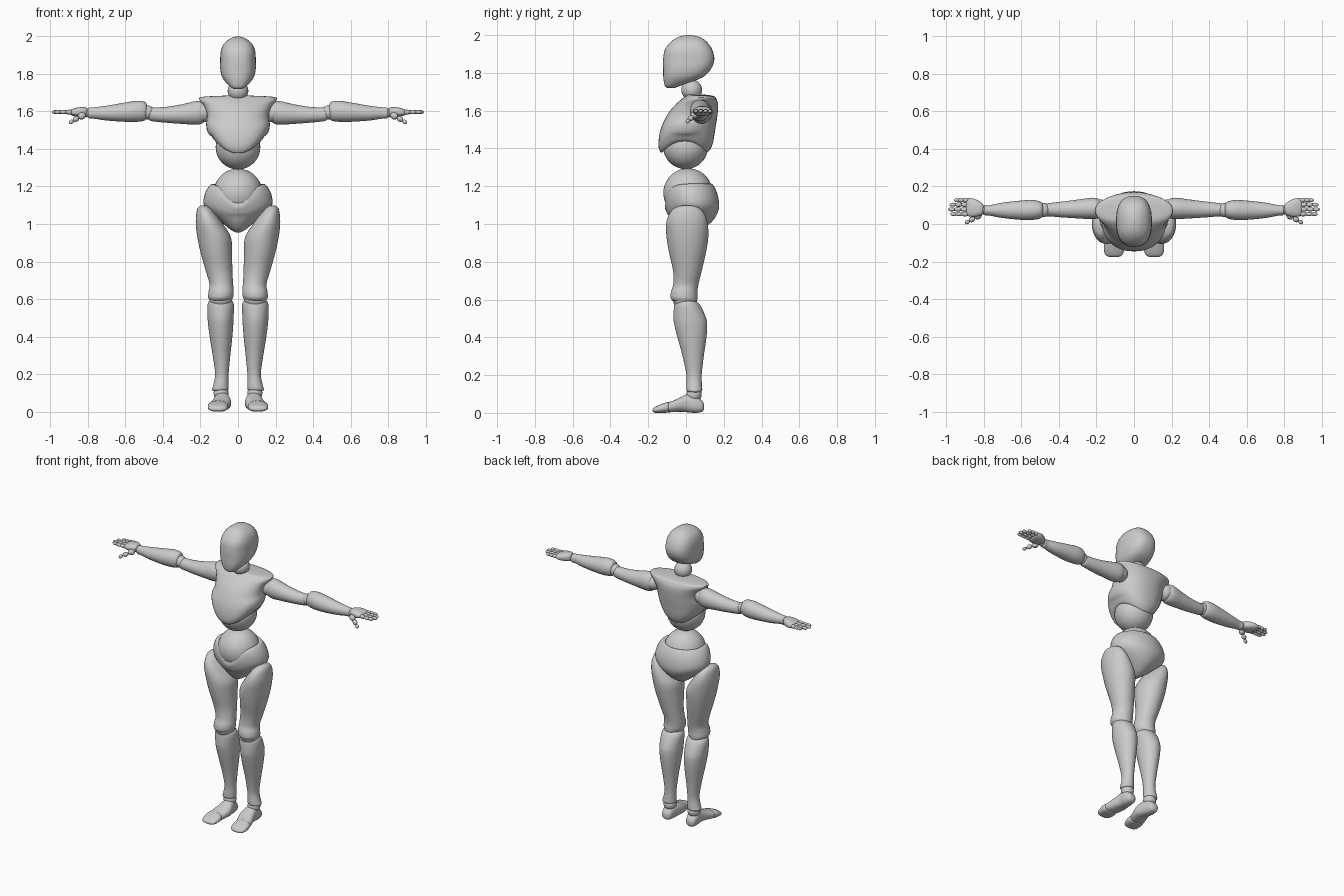
import bpy, bmesh, math
from mathutils import Vector, Matrix


def finish(name, bm, mirror):
    bmesh.ops.recalc_face_normals(bm, faces=bm.faces)
    me = bpy.data.meshes.new(name)
    bm.to_mesh(me)
    bm.free()
    ob = bpy.data.objects.new(name, me)
    bpy.context.collection.objects.link(ob)
    if mirror:
        ob.modifiers.new("mirror", 'MIRROR').use_mirror_merge = False
    bpy.ops.object.select_all(action='DESELECT')
    ob.select_set(True)
    bpy.context.view_layer.objects.active = ob
    bpy.ops.object.shade_smooth_by_angle(angle=math.radians(45))
    return ob


def catmull(a, b, c, d, t):
    return 0.5 * (2*b + (c - a)*t + (2*a - 5*b + 4*c - d)*t*t + (3*b - a - 3*c + d)*t**3)


def loft(name, axis, rings, mirror=False, power=2.0, warp=None, steps=4, seg=40):
    """Smooth closed body; ring = (position on axis, lo, hi, lo, hi on the other two axes)."""
    fine = []
    for i in range(len(rings) - 1):
        four = [rings[max(0, min(len(rings) - 1, i + k))] for k in (-1, 0, 1, 2)]
        fine += [[catmull(*v, s / steps) for v in zip(*four)] for s in range(steps)]
    fine.append(rings[-1])
    bm = bmesh.new()
    loops = []
    for pos, a0, a1, b0, b1 in fine:
        loop = []
        for k in range(seg):
            w = 2 * math.pi * k / seg
            c, s = math.cos(w), math.sin(w)
            c = math.copysign(abs(c) ** (2 / power), c)
            s = math.copysign(abs(s) ** (2 / power), s)
            co = [(a0 + a1) / 2 + (a1 - a0) / 2 * c, (b0 + b1) / 2 + (b1 - b0) / 2 * s]
            co.insert(axis, pos)
            loop.append(bm.verts.new(warp(*co) if warp else co))
        loops.append(loop)
    for p, q in zip(loops, loops[1:]):
        for k in range(seg):
            n = (k + 1) % seg
            bm.faces.new((p[k], p[n], q[n], q[k]))
    bm.faces.new(loops[0])
    bm.faces.new(loops[-1])
    return finish(name, bm, mirror)


def ball(name, center, r, mirror=False):
    bm = bmesh.new()
    bmesh.ops.create_uvsphere(bm, u_segments=40, v_segments=24, radius=r,
                              matrix=Matrix.Translation(center))
    return finish(name, bm, mirror)


def bead(name, p, q, r):
    """Stretched finger segment from p to q."""
    p, q = Vector(p), Vector(q)
    m = (Matrix.Translation((p + q) / 2) @ (q - p).to_track_quat('Z', 'Y').to_matrix().to_4x4()
         @ Matrix.Diagonal((r, r, (q - p).length / 2, 1)))
    bm = bmesh.new()
    bmesh.ops.create_uvsphere(bm, u_segments=16, v_segments=10, radius=1, matrix=m)
    return finish(name, bm, True)


def sym(rows):
    """Rings given as (z, half width, y front, y back)."""
    return [(z, -h, h, y0, y1) for z, h, y0, y1 in rows]


# Head and neck
loft("head", 2, sym([(1.72, .022, -.1, -.06), (1.735, .045, -.113, -.02), (1.775, .08, -.12, .085),
                     (1.82, .094, -.121, .132), (1.87, .095, -.121, .15), (1.92, .092, -.113, .14),
                     (1.96, .076, -.085, .115), (1.985, .048, -.052, .083), (1.996, .025, -.02, .05),
                     (2.0, .005, .01, .02)]), power=2.5)
ball("neck", (0, .03, 1.71), .055)


# Chest, with the lower rim arching up at the sides
def chest_warp(x, y, z):
    low = max(0, min(1, (1.56 - z) / .18))
    return x, y, z + .085 * low * min(1, (x / .14) ** 2)


loft("chest", 2, sym([(1.42, .08, -.08, .07), (1.385, .11, -.118, .095), (1.38, .135, -.135, .115),
                      (1.42, .16, -.146, .14), (1.5, .17, -.135, .155), (1.58, .165, -.098, .167),
                      (1.63, .182, -.058, .17), (1.66, .205, -.025, .162), (1.678, .19, 0, .145),
                      (1.685, .06, .01, .1)]), warp=chest_warp, power=2.2)
ball("belly", (0, -.002, 1.41), .119)
ball("waist", (0, .01, 1.165), .13)


# Pelvis, with the upper rim dipping at the front
def pelvis_warp(x, y, z):
    up = max(0, min(1, (z - 1.04) / .16))
    return x, y, z - .1 * up * max(0, -y / .11) * math.exp(-(x / .09) ** 2)


loft("pelvis", 2, sym([(.955, .012, 0, .04), (.97, .04, -.035, .08), (1.01, .09, -.07, .135),
                       (1.06, .152, -.095, .168), (1.105, .183, -.105, .175), (1.16, .177, -.112, .166),
                       (1.205, .152, -.11, .145), (1.212, .13, -.1, .13), (1.19, .09, -.07, .09)]),
     warp=pelvis_warp)

# Legs
loft("thigh", 2, [(1.098, .165, .2, -.02, .03), (1.085, .145, .215, -.06, .07),
                  (1.05, .115, .223, -.09, .1), (1.0, .08, .225, -.105, .115),
                  (.93, .038, .217, -.103, .118), (.85, .032, .2, -.09, .106), (.75, .03, .172, -.068, .083),
                  (.68, .026, .152, -.068, .066), (.64, .023, .157, -.08, .06),
                  (.605, .028, .158, -.08, .06), (.585, .05, .14, -.055, .055), (.58, .075, .11, -.02, .03)],
     mirror=True)
ball("knee", (.092, -.008, .605), .062, True)
loft("shin", 2, [(.608, .07, .115, -.02, .02), (.597, .04, .145, -.05, .045), (.57, .022, .162, -.062, .075),
                 (.5, .024, .162, -.066, .107), (.45, .026, .158, -.058, .112), (.38, .032, .148, -.04, .106),
                 (.3, .041, .135, -.018, .094), (.2, .05, .122, .002, .083), (.14, .05, .132, .002, .085),
                 (.115, .052, .138, .006, .084), (.105, .075, .115, .03, .06)], mirror=True)
ball("ankle", (.09, .043, .098), .04, True)
loft("foot", 1, [(.096, .08, .105, .02, .045), (.085, .06, .12, .006, .065), (.05, .05, .128, 0, .095),
                 (.01, .042, .128, .003, .1), (-.03, .036, .138, .006, .082), (-.07, .045, .15, .004, .064),
                 (-.095, .055, .153, .004, .056), (-.102, .08, .13, .015, .04)], mirror=True, power=2.4)
loft("toes", 1, [(-.085, .08, .13, .012, .045), (-.095, .056, .156, .002, .058), (-.13, .052, .161, 0, .047),
                 (-.16, .06, .155, 0, .034), (-.173, .075, .14, .004, .024), (-.177, .1, .12, .01, .016)],
     mirror=True, power=2.4)

# Arms
ball("shoulder", (.185, .08, 1.595), .052, True)
loft("upper_arm", 0, [(.175, .055, .11, 1.565, 1.63), (.185, .035, .13, 1.54, 1.65),
                      (.22, .026, .14, 1.53, 1.656), (.3, .03, .13, 1.534, 1.638), (.38, .035, .12, 1.54, 1.625),
                      (.44, .04, .113, 1.546, 1.622), (.473, .042, .107, 1.553, 1.622),
                      (.484, .06, .09, 1.575, 1.605)], mirror=True)
ball("elbow", (.485, .074, 1.595), .038, True)
loft("forearm", 0, [(.484, .055, .095, 1.58, 1.625), (.495, .032, .117, 1.553, 1.65),
                    (.54, .022, .128, 1.545, 1.657), (.6, .022, .125, 1.545, 1.648),
                    (.7, .032, .114, 1.552, 1.631), (.77, .045, .1, 1.562, 1.622),
                    (.795, .047, .1, 1.563, 1.62), (.803, .06, .088, 1.58, 1.605)], mirror=True)
ball("wrist", (.805, .075, 1.593), .024, True)

# Hands: palm, four jointed fingers and a thumb
loft("palm", 0, [(.797, .065, .09, 1.585, 1.605), (.812, .048, .112, 1.574, 1.622),
                 (.85, .038, .134, 1.572, 1.622), (.885, .042, .137, 1.578, 1.613),
                 (.897, .055, .125, 1.588, 1.604)], mirror=True, power=2.5)
for finger, y, tip in (("index", .053, .98), ("middle", .078, .993), ("ring", .103, .985), ("little", .127, .96)):
    size = (tip - .885) / 3
    for k in range(3):
        x = .885 + k * size
        bead(f"{finger}_finger_{k + 1}", (x - .005, y, 1.597), (x + size + (.005 if k < 2 else 0), y, 1.597),
             .0125 - .001 * k)
thumb = [(.815, .055, 1.585), (.85, .033, 1.568), (.878, .016, 1.552), (.9, .004, 1.537)]
for k in range(3):
    bead(f"thumb_{k + 1}", thumb[k], thumb[k + 1], .019 - .004 * k)
